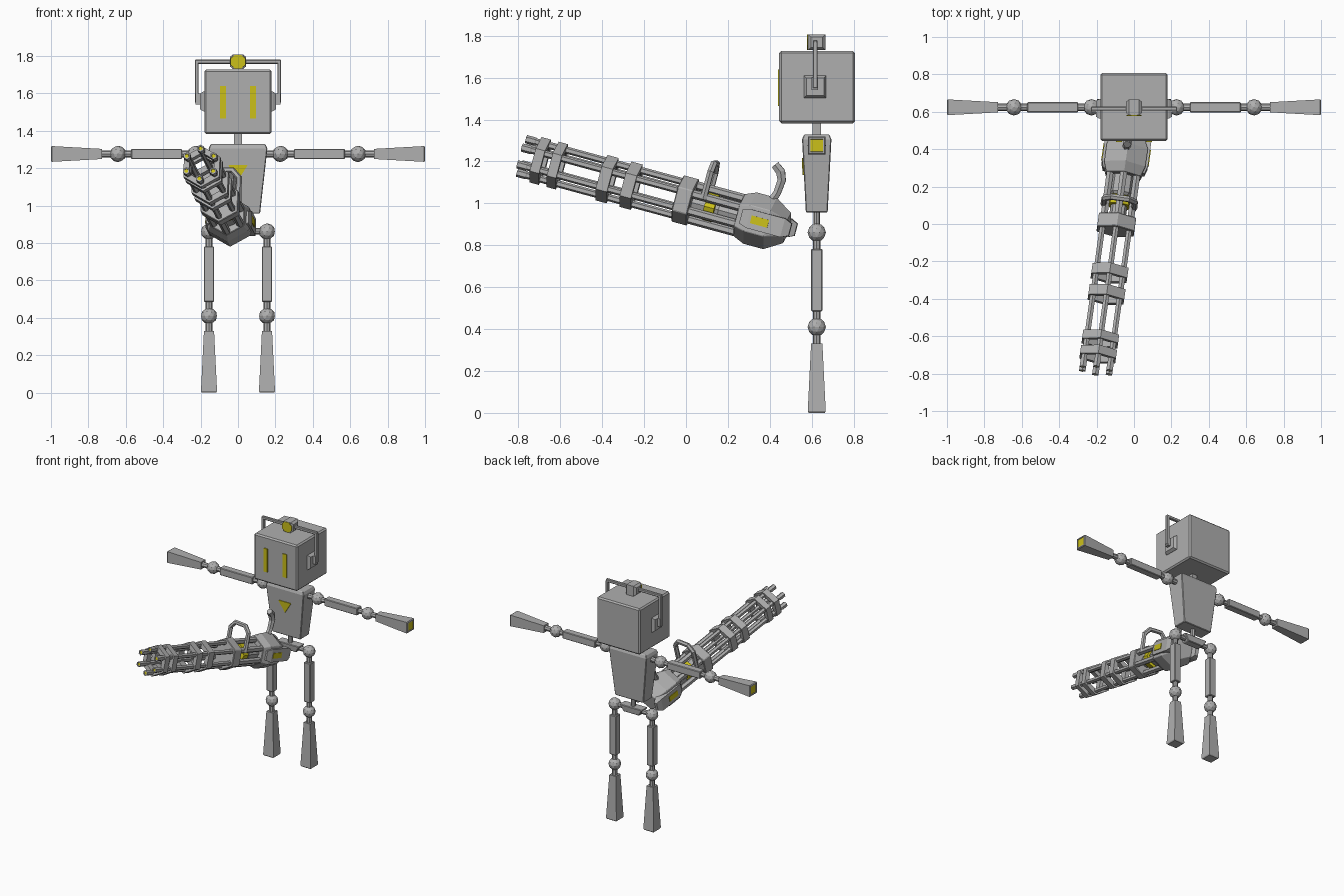
import bpy, bmesh
from math import sin, cos, pi
from mathutils import Vector, Matrix

if "Cube" in bpy.data.objects:
    bpy.data.objects.remove(bpy.data.objects["Cube"])


def material(name, rgb):
    m = bpy.data.materials.new(name)
    m.diffuse_color = (*rgb, 1)
    m.use_nodes = True
    m.node_tree.nodes["Principled BSDF"].inputs["Base Color"].default_value = m.diffuse_color
    return m


GREY = material("metal grey", (0.43, 0.43, 0.43))
YELLOW = material("lamp yellow", (0.60, 0.53, 0.01))
BY = 0.624                                   # depth of the robot's body
S2 = 2 ** 0.5


def frame(origin, direction):
    """Matrix whose local z runs along a horizontal direction and local y points up."""
    q = Vector(direction).to_track_quat("Z", "Y")
    return Matrix.Translation(origin) @ q.to_matrix().to_4x4()


def finish(name, bm, mats, M=Matrix(), bevel=0):
    bmesh.ops.recalc_face_normals(bm, faces=bm.faces)
    me = bpy.data.meshes.new(name)
    bm.to_mesh(me)
    bm.free()
    for m in mats:
        me.materials.append(m)
    ob = bpy.data.objects.new(name, me)
    bpy.context.collection.objects.link(ob)
    ob.matrix_world = M
    if bevel:
        b = ob.modifiers.new("bevel", "BEVEL")
        b.width, b.segments = bevel, 1
    return ob


def loft(name, sections, sides=6, M=Matrix(), mat=GREY, phase=pi / 2,
         hollow=False, cap=0, bevel=0):
    """Sections (z, rx, ry) joined along local z; cap = border of a yellow end inset."""
    bm = bmesh.new()
    rings = [[bm.verts.new((rx * cos(phase + 2 * pi * i / sides),
                            ry * sin(phase + 2 * pi * i / sides), z)) for i in range(sides)]
             for z, rx, ry in sections]
    pairs = list(zip(rings, rings[1:]))
    if hollow:
        pairs.append((rings[-1], rings[0]))
    for a, b in pairs:
        for i in range(sides):
            j = (i + 1) % sides
            bm.faces.new((a[i], a[j], b[j], b[i]))
    if not hollow:
        bm.faces.new(rings[0])
        end = bm.faces.new(rings[-1])
        if cap:
            bmesh.ops.recalc_face_normals(bm, faces=bm.faces)
            bmesh.ops.inset_region(bm, faces=[end], thickness=cap)
            bmesh.ops.inset_region(bm, faces=[end], thickness=0.001, depth=-0.004)
            end.material_index = 1
    return finish(name, bm, [mat, YELLOW], M, bevel)


def taper(name, sections, M=Matrix(), **kw):
    """Square-section loft; sections give half widths (z, hx, hy)."""
    return loft(name, [(z, a * S2, b * S2) for z, a, b in sections], 4, M,
                phase=pi / 4, **kw)


def box(name, lo, hi, M=Matrix(), **kw):
    c, h = (Vector(lo) + Vector(hi)) / 2, (Vector(hi) - Vector(lo)) / 2
    return taper(name, [(-h.z, h.x, h.y), (h.z, h.x, h.y)], M @ Matrix.Translation(c), **kw)


def ball(name, pos, r=0.044):
    bm = bmesh.new()
    bmesh.ops.create_icosphere(bm, subdivisions=2, radius=r)
    finish(name, bm, [GREY], Matrix.Translation(pos))


def tube(name, pts, r, M=Matrix(), radii=None):
    cu = bpy.data.curves.new(name, "CURVE")
    cu.dimensions, cu.bevel_depth, cu.bevel_resolution = "3D", r, 1
    cu.use_fill_caps = True
    sp = cu.splines.new("POLY")
    sp.points.add(len(pts) - 1)
    for i, (p, co) in enumerate(zip(sp.points, pts)):
        p.co = (*co, 1)
        p.radius = radii[i] if radii else 1
    sp.use_smooth = False
    cu.materials.append(GREY)
    ob = bpy.data.objects.new(name, cu)
    bpy.context.collection.objects.link(ob)
    ob.matrix_world = M


# Head with eyes, ear pads, headband and lamp
box("head", (-0.18, 0.445, 1.382), (0.18, 0.806, 1.727), bevel=0.01)
box("neck", (-0.021, BY - 0.02, 1.31), (0.021, BY + 0.02, 1.39))
for s, side in ((1, "left"), (-1, "right")):
    box(side + "_eye", (s * 0.08 - 0.016, 0.438, 1.465), (s * 0.08 + 0.016, 0.447, 1.64), mat=YELLOW)
    taper(side + "_ear_pad", [(0.175, 0.053, 0.053), (0.185, 0.053, 0.053), (0.203, 0.042, 0.042)],
          frame((0, BY - 0.008, 1.557), (s, 0, 0)))
    box(side + "_band_foot", (s * 0.21 - 0.016, BY - 0.025, 1.54), (s * 0.21 + 0.016, BY + 0.005, 1.60))
    box(side + "_band_post", (s * 0.22 - 0.01, BY - 0.018, 1.55), (s * 0.22 + 0.01, BY + 0.004, 1.77), bevel=0.003)
box("band_top", (-0.23, BY - 0.018, 1.758), (0.23, BY + 0.004, 1.78), bevel=0.004)
taper("head_lamp", [(-0.044, 0.028, 0.025), (-0.028, 0.042, 0.038),
                    (0.028, 0.042, 0.038), (0.044, 0.028, 0.025)],
      frame((0, BY, 1.769), (1, 0, 0)))
loft("lamp_lens", [(0, 0.044, 0.040), (0.004, 0.044, 0.040)], 8,
     frame((0, BY - 0.042, 1.769), (0, -1, 0)), YELLOW, phase=pi / 8)

# Torso, chest badge, spine and pelvis
taper("torso", [(0.957, 0.118, 0.052), (1.305, 0.157, 0.070), (1.328, 0.147, 0.061)],
      Matrix.Translation((0, BY, 0)), bevel=0.004)
bm = bmesh.new()
v = [bm.verts.new(p) for p in ((-0.052, 0.553, 1.217), (0.052, 0.553, 1.217), (0, 0.556, 1.135))]
f = bm.faces.new(v)
ext = bmesh.ops.extrude_face_region(bm, geom=[f], use_keep_orig=True)["geom"]
bmesh.ops.translate(bm, vec=(0, 0.009, 0), verts=[g for g in ext if isinstance(g, bmesh.types.BMVert)])
finish("chest_badge", bm, [YELLOW])
loft("spine", [(0.86, 0.016, 0.016), (0.97, 0.016, 0.016)], 8, Matrix.Translation((0, BY, 0)))
taper("pelvis", [(0.838, 0.065, 0.028), (0.888, 0.095, 0.034)], Matrix.Translation((0, BY, 0)), bevel=0.004)
loft("hip_axle", [(-0.155, 0.018, 0.018), (0.155, 0.018, 0.018)], 8, frame((0, BY, 0.863), (1, 0, 0)))

# Arms and legs
H = 0.027
for s, side in ((1, "left"), (-1, "right")):
    A = frame((0, BY, 1.276), (s, 0, 0))
    L = Matrix.Translation((s * 0.155, BY, 0))
    loft(side + "_arm_rod", [(0.13, 0.019, 0.019), (0.74, 0.019, 0.019)], 8, A)
    loft(side + "_leg_rod", [(0.32, 0.019, 0.019), (0.86, 0.019, 0.019)], 8, L)
    for part, x in (("shoulder", 0.227), ("elbow", 0.642)):
        ball(side + "_" + part, (s * x, BY, 1.276))
    for part, z in (("hip", 0.861), ("knee", 0.41)):
        ball(side + "_" + part, (s * 0.155, BY, z))
    taper(side + "_upper_arm", [(0.299, H, H), (0.572, H, H)], A, bevel=0.004)
    taper(side + "_forearm", [(0.727, H, H), (0.994, 0.042, 0.042), (1.0, 0.038, 0.038)], A, cap=0.011)
    taper(side + "_thigh", [(0.485, H, H), (0.782, H, H)], L, bevel=0.004)
    taper(side + "_shin", [(0, 0.038, 0.038), (0.008, 0.043, 0.043), (0.33, H, H)], L)

# Gun frame: local x across, y up, z towards the muzzle
d = Vector((-0.14, -1, 0.272)).normalized()
u = Vector((1, -0.14, 0)).normalized()
w = d.cross(u)
G = Matrix((u, w, d)).transposed().to_4x4()
G.translation = (-0.094, 0, 1.013)

# Six barrels with struts in line behind them
for i in range(6):
    a = pi / 2 + i * pi / 3
    P = G @ Matrix.Translation((0.083 * cos(a), 0.083 * sin(a), 0))
    loft("barrel_%d" % i, [(0, 0.017, 0.017), (0.77, 0.017, 0.017), (0.775, 0.02, 0.02), (0.82, 0.02, 0.02)],
         6, P, cap=0.008)
    loft("strut_%d" % i, [(-0.32, 0.021, 0.021), (0, 0.021, 0.021)], 6, P)

# Hexagonal clamps and the main bearing
for i, (t, h) in enumerate(((0.728, 0.023), (0.643, 0.023), (0.394, 0.028), (0.274, 0.028))):
    loft("clamp_%d" % i, [(t - h, 0.112, 0.112), (t + h, 0.112, 0.112), (t + h, 0.077, 0.077),
                          (t - h, 0.077, 0.077)], 6, G, hollow=True)
loft("bearing", [(-0.035, 0.116, 0.116), (0.042, 0.116, 0.116)], 6, G, bevel=0.004)

# Motor core with its glowing band
loft("motor", [(-0.32, 0.062, 0.062), (-0.17, 0.062, 0.062), (-0.15, 0.045, 0.045), (-0.03, 0.045, 0.045)], 8, G)
loft("motor_band", [(-0.15, 0.07, 0.07), (-0.10, 0.07, 0.07)], 8, G, YELLOW)

# Rear housing with flanks and side lights
loft("rear_housing", [(-0.505, 0.085, 0.075), (-0.42, 0.128, 0.128), (-0.32, 0.128, 0.128),
                      (-0.265, 0.105, 0.105)], 6, G, bevel=0.003)
for s, side in ((1, "left"), (-1, "right")):
    taper(side + "_flank", [(-0.535, 0.012, 0.03), (-0.50, 0.026, 0.046), (-0.33, 0.026, 0.046),
                            (-0.29, 0.014, 0.034)], G @ Matrix.Translation((s * 0.098, 0, 0)))
    box(side + "_flank_light", (s * 0.124 - 0.004, -0.019, -0.428), (s * 0.124 + 0.004, 0.019, -0.342), G, mat=YELLOW)

# Carrying handle across the gun and the rear grip
tube("carry_handle", [(-0.082, 0.03, -0.09), (-0.082, 0.165, -0.09), (-0.045, 0.207, -0.09),
                      (0.045, 0.207, -0.09), (0.082, 0.165, -0.09), (0.082, 0.03, -0.09)], 0.017, G)
tube("rear_grip", [(-0.04, 0.385, 0.98), (-0.038, 0.435, 1.05), (-0.036, 0.457, 1.11),
                   (-0.036, 0.452, 1.15), (-0.036, 0.425, 1.185)], 0.023, radii=[1, 0.9, 1, 1.1, 0.95])
